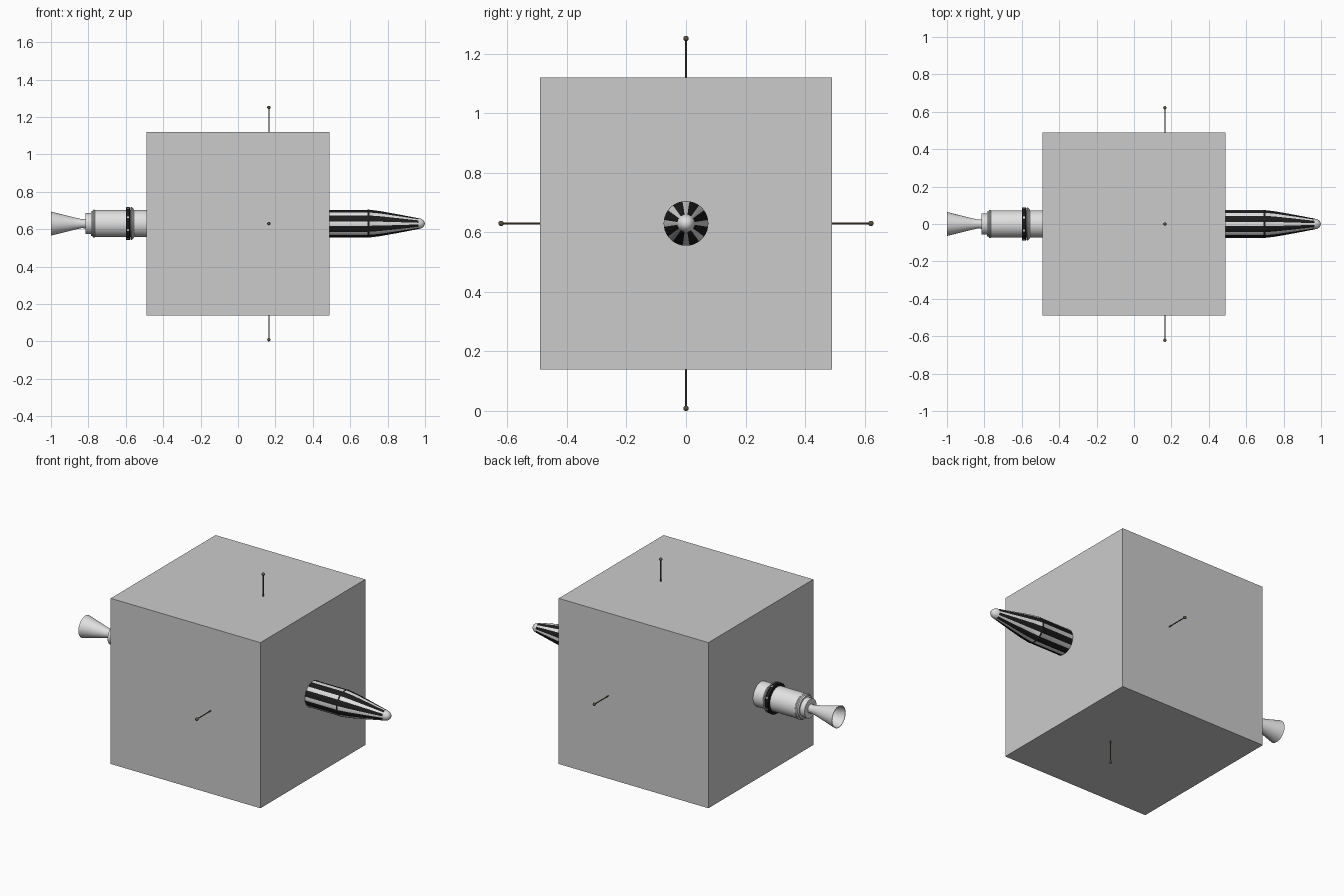
import bpy, bmesh, math
from mathutils import Matrix, Vector

if "Cube" in bpy.data.objects:
    bpy.data.objects.remove(bpy.data.objects["Cube"], do_unlink=True)

AXIS_Z = 0.63


def material(name, color):
    m = bpy.data.materials.new(name)
    m.use_nodes = True
    m.diffuse_color = (*color, 1)
    m.node_tree.nodes["Principled BSDF"].inputs["Base Color"].default_value = (*color, 1)
    return m


WHITE = material("hull white", (0.74, 0.74, 0.74))
BLACK = material("stripe black", (0.012, 0.012, 0.012))
GREY = material("box grey", (0.6, 0.6, 0.6))
BRONZE = material("antenna bronze", (0.11, 0.085, 0.05))


def finish(name, bm, mats, smooth=True):
    bmesh.ops.recalc_face_normals(bm, faces=bm.faces)
    mesh = bpy.data.meshes.new(name)
    bm.to_mesh(mesh)
    bm.free()
    for m in mats:
        mesh.materials.append(m)
    ob = bpy.data.objects.new(name, mesh)
    ob.location.z = AXIS_Z
    bpy.context.collection.objects.link(ob)
    if smooth:
        bpy.ops.object.select_all(action="DESELECT")
        ob.select_set(True)
        bpy.context.view_layer.objects.active = ob
        bpy.ops.object.shade_smooth_by_angle(angle=math.radians(35))
    return ob


def lathe(name, profile, mats, rule=None, steps=40):
    """Turn (x, radius) points around the long axis."""
    bm = bmesh.new()
    verts = [bm.verts.new((x, r, 0)) for x, r in profile]
    edges = [bm.edges.new(pair) for pair in zip(verts, verts[1:])]
    bmesh.ops.spin(bm, geom=verts + edges, cent=(0, 0, 0), axis=(1, 0, 0),
                   angle=math.tau, steps=steps)
    bmesh.ops.remove_doubles(bm, verts=bm.verts, dist=0.0002)
    if rule:
        for f in bm.faces:
            c = f.calc_center_median()
            f.material_index = rule(c.x, math.degrees(math.atan2(c.z, c.y)))
    return finish(name, bm, mats)


# Large plain box around the middle of the craft
bm = bmesh.new()
bmesh.ops.create_cube(bm, size=0.98)
finish("center_box", bm, [GREY], smooth=False)


# Striped nose with a white tip and a dark joint ring
def stripes(x, angle):
    if x > 0.965:
        return 0
    if 0.693 < x < 0.703:
        return 1
    return int(abs((angle + 22.5) % 45 - 22.5) > 9)


lathe("striped_nose",
      [(0.2, 0), (0.2, 0.074), (0.693, 0.074), (0.695, 0.075), (0.701, 0.075),
       (0.703, 0.074), (0.76, 0.067), (0.86, 0.049), (0.965, 0.029),
       (0.982, 0.025), (0.994, 0.015), (1.0, 0)],
      [WHITE, BLACK], stripes)

# Rear hull with stepped end
lathe("rear_hull",
      [(0.2, 0), (0.2, 0.072), (-0.765, 0.072), (-0.785, 0.066), (-0.785, 0.056),
       (-0.815, 0.056), (-0.815, 0.024), (-0.825, 0)], [WHITE])
lathe("hull_flange",
      [(-0.555, 0.07), (-0.555, 0.074), (-0.567, 0.088), (-0.571, 0.088),
       (-0.571, 0.07)], [WHITE])
lathe("dark_band",
      [(-0.576, 0.07), (-0.576, 0.085), (-0.58, 0.088), (-0.596, 0.088),
       (-0.6, 0.085), (-0.6, 0.07)], [BLACK])
lathe("rear_collar",
      [(-0.762, 0.071), (-0.767, 0.075), (-0.773, 0.075), (-0.778, 0.068)], [WHITE])

# Open engine bell
lathe("engine_bell",
      [(-0.81, 0.026), (-0.835, 0.024), (-0.88, 0.034), (-0.94, 0.049), (-1.0, 0.064),
       (-1.0, 0.061), (-0.94, 0.046), (-0.88, 0.031), (-0.835, 0.02), (-0.83, 0)],
      [WHITE])

# Light studs on the dark band
bm = bmesh.new()
for i in range(8):
    turn = Matrix.Rotation(math.radians(22.5 + 45 * i), 4, "X")
    place = turn @ Matrix.Translation((-0.588, 0.088, 0)) @ Matrix.Diagonal((1, 0.5, 1, 1))
    bmesh.ops.create_cube(bm, size=0.01, matrix=place)
finish("band_studs", bm, [WHITE], smooth=False)

# Four antennas with ball tips
names = ("left_side_antenna", "top_antenna", "right_side_antenna", "bottom_antenna")
for i, name in enumerate(names):
    turn = Matrix.Rotation(math.radians(90 * i), 4, "X")
    base = Matrix.Translation((0.165, 0, 0)) @ turn
    bm = bmesh.new()
    rod = base @ Matrix.Translation((0, 0.345, 0)) @ Matrix.Rotation(math.pi / 2, 4, "X")
    bmesh.ops.create_cone(bm, cap_ends=True, segments=12, radius1=0.003, radius2=0.003,
                          depth=0.55, matrix=rod)
    bmesh.ops.create_uvsphere(bm, u_segments=16, v_segments=10, radius=0.009,
                              matrix=base @ Matrix.Translation((0, 0.621, 0)))
    finish(name, bm, [BRONZE])
